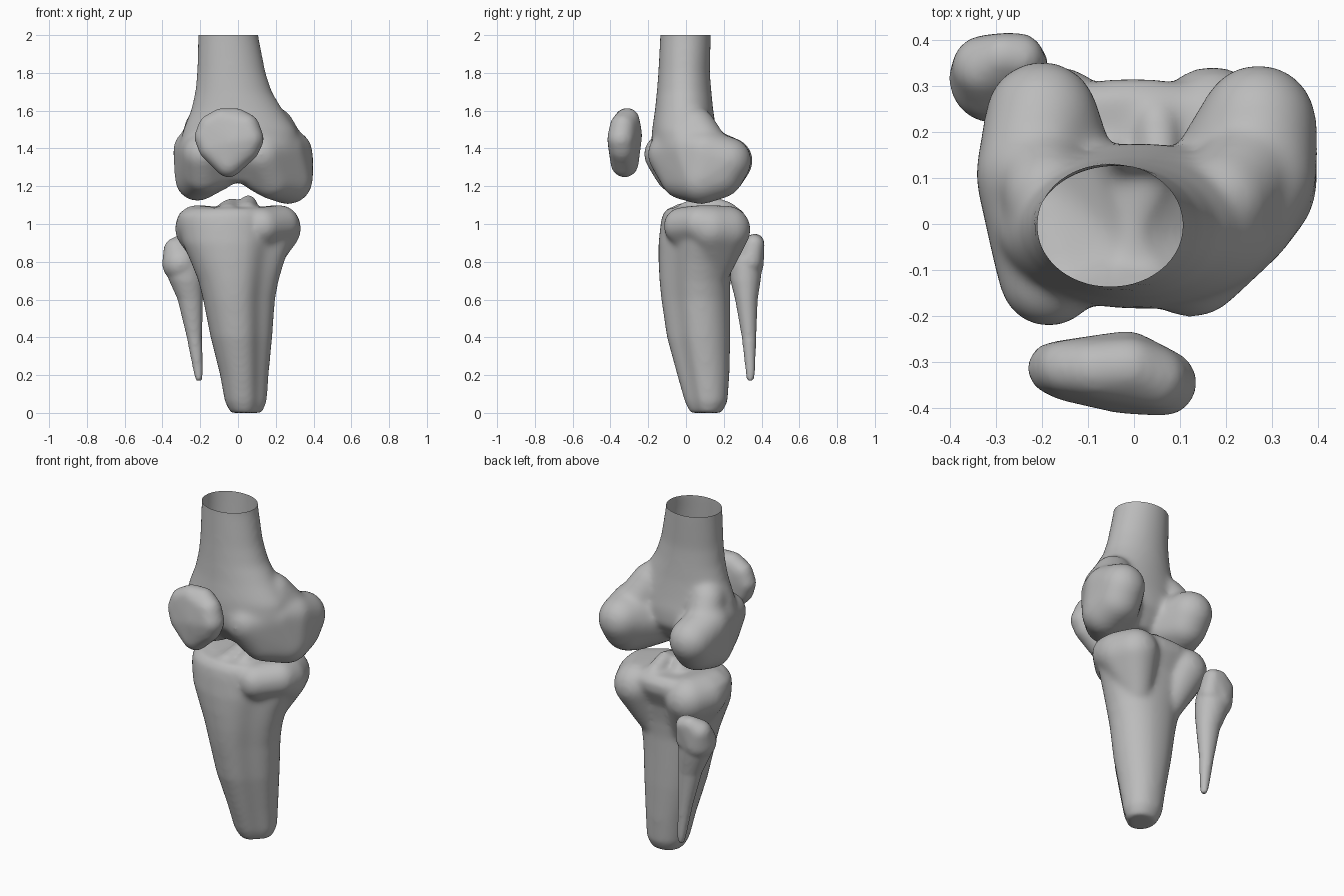
import bpy, bmesh
from math import cos, sin, pi, copysign
from mathutils import Vector

cube = bpy.data.objects.get("Cube")
if cube:
    bpy.data.objects.remove(cube, do_unlink=True)

bone = bpy.data.materials.new("bone_grey")
bone.use_nodes = True
GREY = (0.5, 0.5, 0.5, 1)
bone.diffuse_color = GREY
bone.node_tree.nodes["Principled BSDF"].inputs["Base Color"].default_value = GREY

# Directions on a ball, used by every rounded hull
ball = bmesh.new()
bmesh.ops.create_icosphere(ball, subdivisions=3, radius=1)
DIRECTIONS = [v.co.copy() for v in ball.verts]
ball.free()


def add_hull(bm, balls):
    """Wrap a tight skin round balls given as (x, y, z, radius)."""
    part = bmesh.new()
    for x, y, z, radius in balls:
        for d in DIRECTIONS:
            part.verts.new(Vector((x, y, z)) + d * radius)
    bmesh.ops.convex_hull(part, input=part.verts)
    loose = [v for v in part.verts if not v.link_faces]
    bmesh.ops.delete(part, geom=loose, context="VERTS")
    bmesh.ops.recalc_face_normals(part, faces=part.faces)
    temp = bpy.data.meshes.new("temp")
    part.to_mesh(temp)
    part.free()
    bm.from_mesh(temp)
    bpy.data.meshes.remove(temp)


def add_loft(bm, sections, power=2.0, trim=0.0, sides=40):
    """Skin rounded sections given as (z, x_min, x_max, y_min, y_max).
    Trim flattens the front left corner."""
    def bulge(t):
        return copysign(abs(t) ** (2 / power), t)
    rings = []
    for z, x0, x1, y0, y1 in sections:
        ring = []
        for i in range(sides):
            a = 2 * pi * i / sides
            r = (1 - trim * max(0, cos(a + pi / 4)) ** 6) / 2
            ring.append(bm.verts.new(((x0 + x1) / 2 + (x1 - x0) * r * bulge(cos(a)),
                                      (y0 + y1) / 2 + (y1 - y0) * r * bulge(sin(a)), z)))
        rings.append(ring)
    faces = [bm.faces.new(rings[0]), bm.faces.new(rings[-1])]
    for low, high in zip(rings, rings[1:]):
        for i in range(sides):
            j = (i + 1) % sides
            faces.append(bm.faces.new((low[i], low[j], high[j], high[i])))
    bmesh.ops.recalc_face_normals(bm, faces=faces)


def finish(name, bm, voxel=0.012, smoothing=20, cut_height=None):
    """Fuse the pieces into one smooth skin, optionally cut open at the top."""
    mesh = bpy.data.meshes.new(name)
    bm.to_mesh(mesh)
    bm.free()
    obj = bpy.data.objects.new(name, mesh)
    bpy.context.collection.objects.link(obj)
    remesh = obj.modifiers.new("fuse", "REMESH")
    remesh.mode = "VOXEL"
    remesh.voxel_size = voxel
    smooth = obj.modifiers.new("soften", "SMOOTH")
    smooth.factor = 0.5
    smooth.iterations = smoothing
    graph = bpy.context.evaluated_depsgraph_get()
    result = bpy.data.meshes.new_from_object(obj.evaluated_get(graph))
    obj.modifiers.clear()
    obj.data = result
    bpy.data.meshes.remove(mesh)
    result.name = name
    if cut_height:
        cut = bmesh.new()
        cut.from_mesh(result)
        bmesh.ops.bisect_plane(cut, geom=cut.verts[:] + cut.edges[:] + cut.faces[:],
                               plane_co=(0, 0, cut_height), plane_no=(0, 0, 1),
                               clear_outer=True)
        cut.to_mesh(result)
        cut.free()
    result.materials.clear()
    result.materials.append(bone)
    for face in result.polygons:
        face.use_smooth = True
        face.material_index = 0


# Thigh bone: flaring shaft with an open top
bm = bmesh.new()
add_loft(bm, [
    (2.15, -.212, .105, -.137, .132),
    (2.0, -.212, .107, -.137, .132),
    (1.8, -.217, .147, -.147, .127),
    (1.7, -.227, .18, -.155, .135),
    (1.6, -.25, .24, -.165, .145),
    (1.5, -.29, .31, -.18, .16),
    (1.42, -.31, .33, -.185, .175),
    (1.34, -.27, .29, -.18, .175),
    (1.22, -.08, .1, -.09, .1)])
# Outer and inner condyles, running front to back
add_hull(bm, [(-.2, .23, 1.335, .125), (-.2, .19, 1.265, .12), (-.215, .08, 1.24, .12),
              (-.185, -.115, 1.37, .11), (-.18, -.055, 1.27, .11), (-.225, .11, 1.39, .12),
              (-.1, -.02, 1.285, .105)])
add_hull(bm, [(.27, .22, 1.335, .128), (.265, .18, 1.26, .125), (.265, .08, 1.235, .132),
              (.125, -.085, 1.37, .12), (.18, -.02, 1.245, .115), (.275, .1, 1.38, .12),
              (.24, .01, 1.4, .11), (.1, -.02, 1.28, .105)])
# Shoulders blending the condyles into the shaft
add_hull(bm, [(-.185, .06, 1.51, .1), (-.21, .13, 1.4, .1), (-.18, -.05, 1.4, .1)])
add_hull(bm, [(.19, .05, 1.51, .11), (.25, .12, 1.4, .11), (.23, .01, 1.41, .11)])
finish("thigh_bone", bm, smoothing=30, cut_height=2.0)

# Kneecap: rounded shield with a ridge behind
bm = bmesh.new()
add_hull(bm, [(-.175, -.313, 1.46, .058), (.065, -.345, 1.45, .073), (-.085, -.315, 1.55, .065),
              (-.01, -.31, 1.55, .065), (-.05, -.325, 1.32, .075), (-.01, -.275, 1.47, .045),
              (-.02, -.33, 1.43, .083), (-.15, -.312, 1.52, .06), (.045, -.335, 1.515, .07),
              (-.145, -.32, 1.4, .065), (.045, -.34, 1.4, .07)])
finish("kneecap", bm, smoothing=14)

# Shin bone: tapered shaft under a broad plateau
bm = bmesh.new()
add_loft(bm, [
    (0, -.04, .13, .02, .19),
    (.06, -.07, .155, -.01, .22),
    (.2, -.095, .165, -.05, .23),
    (.4, -.145, .185, -.105, .235),
    (.6, -.185, .2, -.135, .235),
    (.7, -.21, .22, -.145, .235),
    (.8, -.25, .25, -.15, .245),
    (.9, -.295, .29, -.15, .265),
    (1.0, -.32, .315, -.14, .315),
    (1.05, -.32, .315, -.13, .315),
    (1.085, -.27, .27, -.1, .28)], power=2.2, trim=0.26)
for side in (-1, 1):
    add_hull(bm, [(side * .17, .215, .97, .128), (side * .21, .13, .975, .125),
                  (side * .225, .07, 1.0, .1), (side * .13, -.02, .99, .1),
                  (side * .11, .16, .76, .08)])
# Twin bumps in the middle of the plateau
add_hull(bm, [(-.03, .1, 1.095, .045), (-.06, .14, 1.075, .05), (-.05, -.03, 1.055, .055)])
add_hull(bm, [(.055, .12, 1.11, .045), (.05, .0, 1.07, .05), (.05, .22, 1.07, .05)])
finish("shin_bone", bm, smoothing=20)

# Calf bone: slender spike with a knobbed head
bm = bmesh.new()
add_loft(bm, [
    (.17, -.225, -.19, .32, .36),
    (.22, -.237, -.185, .315, .367),
    (.4, -.272, -.19, .295, .372),
    (.6, -.32, -.185, .26, .38),
    (.7, -.365, -.185, .235, .395),
    (.78, -.395, -.19, .228, .405),
    (.82, -.39, -.19, .25, .405)])
add_hull(bm, [(-.25, .36, .89, .055), (-.285, .365, .9, .05), (-.325, .34, .86, .07),
              (-.305, .315, .79, .097), (-.25, .34, .8, .065)])
finish("calf_bone", bm, voxel=0.01, smoothing=10)
